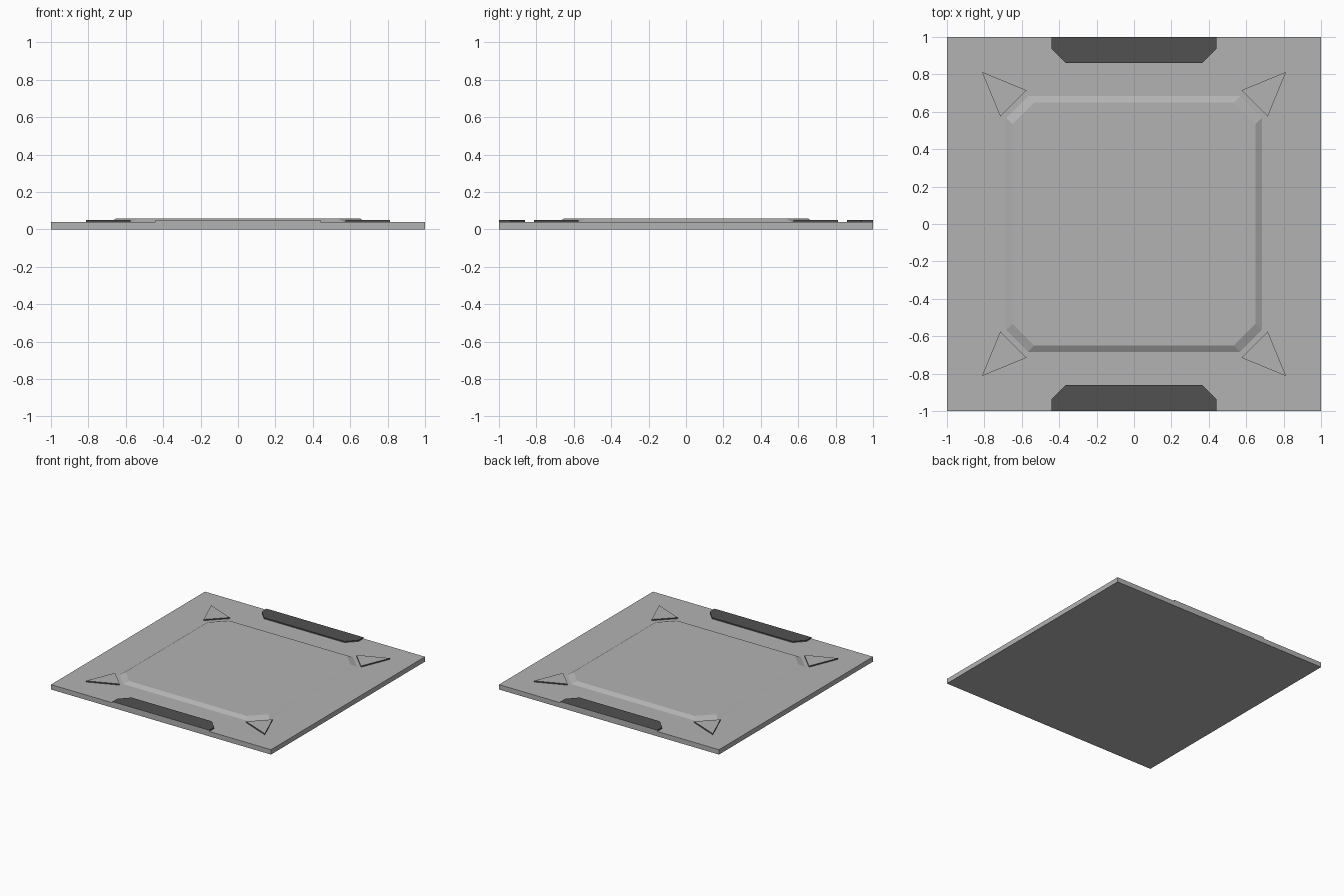
import bpy, bmesh

if "Cube" in bpy.data.objects:
    bpy.data.objects.remove(bpy.data.objects["Cube"])


def flat(name, v):
    m = bpy.data.materials.new(name)
    m.diffuse_color = (v, v, v, 1)
    m.use_nodes = True
    m.node_tree.nodes["Principled BSDF"].inputs["Base Color"].default_value = m.diffuse_color
    return m


grey = flat("mid_grey", 0.45)
dark = flat("dark_grey", 0.083)


def mirror4(x, y):
    """Chamfered square outline, counter-clockwise."""
    return [(x, -y), (x, y), (y, x), (-y, x), (-x, y), (-x, -y), (-y, -x), (y, -x)]


def loft(name, low, high, z0, z1, top=grey, side=grey, bottom=True, grey_sides=()):
    """Solid between two outlines; grey_sides lists walls that stay grey."""
    bm = bmesh.new()
    a = [bm.verts.new((x, y, z0)) for x, y in low]
    b = [bm.verts.new((x, y, z1)) for x, y in high]
    n = len(a)
    mats = [grey, dark]
    bm.faces.new(b).material_index = mats.index(top)
    if bottom:
        bm.faces.new(a[::-1])
    for i in range(n):
        j = (i + 1) % n
        f = bm.faces.new((a[i], a[j], b[j], b[i]))
        f.material_index = 0 if i in grey_sides else mats.index(side)
    me = bpy.data.meshes.new(name)
    bm.to_mesh(me)
    bm.free()
    for m in mats:
        me.materials.append(m)
    ob = bpy.data.objects.new(name, me)
    bpy.context.collection.objects.link(ob)
    return ob


# base slab
square = [(-1, -1), (1, -1), (1, 1), (-1, 1)]
loft("base_slab", square, square, 0, 0.04)

# raised centre panel with sloped rim
loft("raised_panel", mirror4(0.684, 0.567), mirror4(0.65, 0.533), 0.04, 0.0595, bottom=False)

# corner arrows pointing outwards, dark around the sides
arrow = [(0.715, 0.575), (0.813, 0.813), (0.575, 0.715)]
for sx in (-1, 1):
    for sy in (-1, 1):
        pts = [(x * sx, y * sy) for x, y in arrow]
        if sx * sy < 0:
            pts.reverse()
        loft("corner_arrow", pts, pts, 0.04, 0.05, side=dark, bottom=False)

# dark edge tabs, grey where they meet the slab's outer face
tab = [(-0.44, -1), (0.44, -1), (0.44, -0.937), (0.365, -0.86), (-0.365, -0.86), (-0.44, -0.937)]
for s in (-1, 1):
    pts = [(-x * s, -y * s) for x, y in tab]
    loft("edge_tab", pts, pts, 0.04, 0.05, top=dark, side=dark, bottom=False, grey_sides=(0,))
